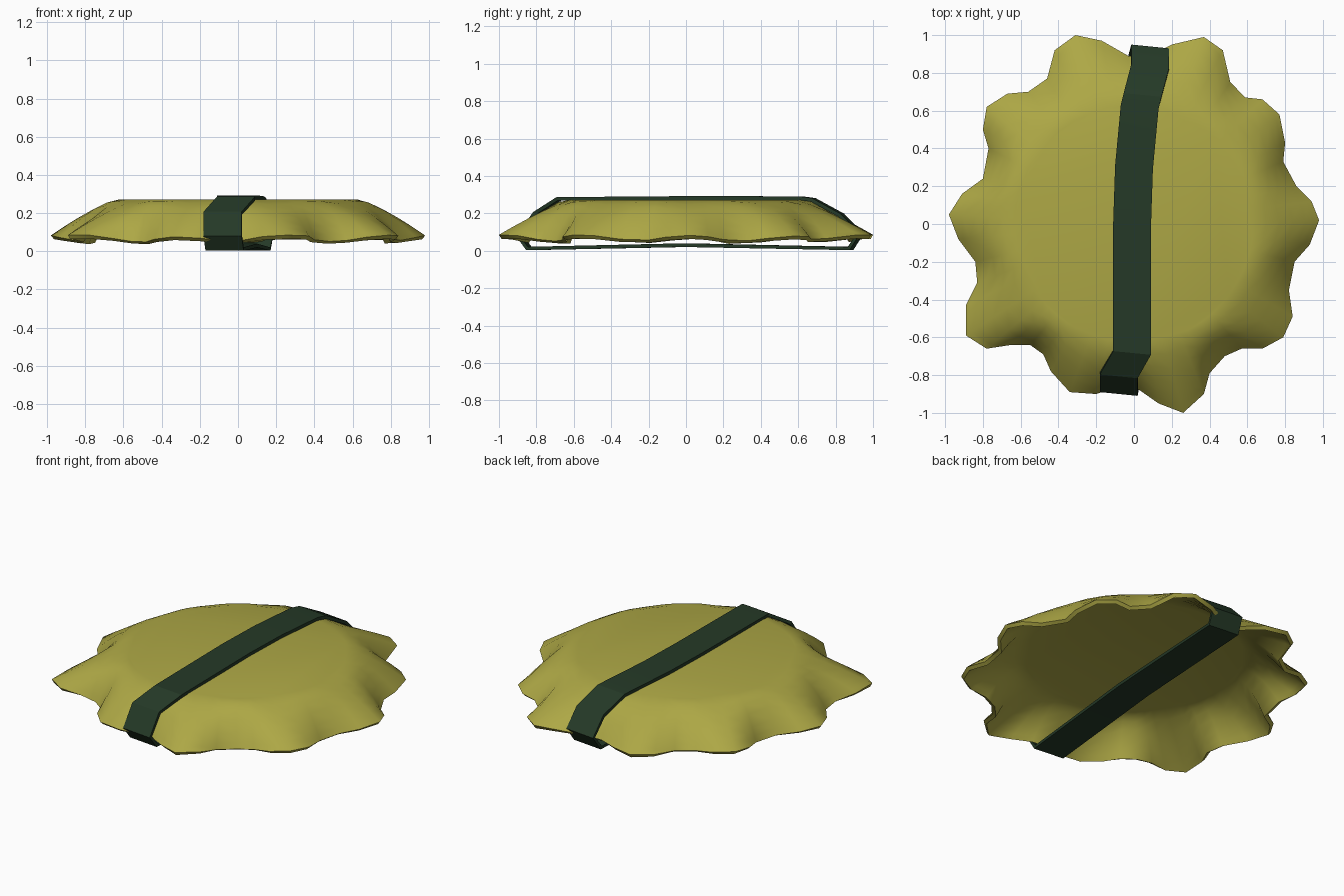
import bpy, bmesh, math
from mathutils import Vector

cube = bpy.data.objects.get("Cube")
if cube:
    bpy.data.objects.remove(cube, do_unlink=True)


def make_material(name, color):
    mat = bpy.data.materials.new(name)
    mat.use_nodes = True
    mat.diffuse_color = color
    mat.node_tree.nodes["Principled BSDF"].inputs["Base Color"].default_value = color
    return mat


def make_object(name, bm, mat, thickness, offset, smooth_angle):
    """Turn a bmesh sheet into a solid object with the given thickness."""
    bmesh.ops.recalc_face_normals(bm, faces=bm.faces)
    mesh = bpy.data.meshes.new(name)
    bm.to_mesh(mesh)
    bm.free()
    obj = bpy.data.objects.new(name, mesh)
    bpy.context.collection.objects.link(obj)
    mesh.materials.append(mat)
    solid = obj.modifiers.new("thickness", 'SOLIDIFY')
    solid.thickness = thickness
    solid.offset = offset
    bpy.ops.object.select_all(action='DESELECT')
    obj.select_set(True)
    bpy.context.view_layer.objects.active = obj
    bpy.ops.object.modifier_apply(modifier=solid.name)
    bpy.ops.object.shade_smooth_by_angle(angle=math.radians(smooth_angle))
    return obj


def lerp(a, b, t):
    return a + (b - a) * t


olive = make_material("olive_cloth", (0.42, 0.39, 0.06, 1))
dark_green = make_material("dark_green_strap", (0.018, 0.041, 0.02, 1))

# Scalloped hem of the cloth, counter-clockwise, in plan
HEM = [
    (.98, .02), (.94, .12), (.86, .2), (.79, .33), (.8, .43), (.77, .58),
    (.68, .66), (.59, .67), (.51, .75), (.47, .92), (.37, .99), (.2, .95),
    (.08, .89), (-.03, .89), (-.17, .97), (-.31, 1), (-.42, .92), (-.46, .77),
    (-.56, .7), (-.67, .69), (-.78, .62), (-.8, .5), (-.77, .4), (-.8, .24),
    (-.91, .16), (-.98, .05), (-.93, -.08), (-.84, -.2), (-.83, -.31),
    (-.89, -.43), (-.89, -.59), (-.78, -.66), (-.65, -.64), (-.55, -.64),
    (-.48, -.69), (-.44, -.78), (-.34, -.89), (-.2, -.9), (-.08, -.86),
    (.03, -.88), (.13, -.95), (.26, -1), (.37, -.9), (.4, -.79), (.48, -.7),
    (.57, -.66), (.68, -.66), (.79, -.6), (.84, -.49), (.82, -.35),
    (.85, -.2), (.93, -.11)]
TOP_RADIUS, TOP_Z = 0.63, 0.27

# Cloth: flat round top with a draped skirt, steep in the valleys, flared at the lobes
bm = bmesh.new()
rings = []
for t in (0, 0.2, 0.4, 0.6, 0.8, 0.92, 1):
    ring = []
    for point in HEM:
        hem = Vector(point)
        flare = min(max((hem.length - 0.82) / 0.17, 0), 1)
        drop = TOP_Z - lerp(0.045, 0.085, flare)
        pos = lerp(hem.normalized() * TOP_RADIUS, hem, t)
        z = TOP_Z - drop * t ** lerp(2.3, 1.25, flare)
        ring.append(bm.verts.new((pos.x, pos.y, z)))
    rings.append(ring)
bm.faces.new(rings[0])
count = len(HEM)
for inner, outer in zip(rings, rings[1:]):
    for i in range(count):
        j = (i + 1) % count
        bm.faces.new((inner[i], outer[i], outer[j], inner[j]))
bm.normal_update()
make_object("cloth_cover", bm, olive, 0.025, -1, 50)

# Strap: closed loop over the top and straight back underneath
STRAP_PATH = [
    (-.08, -.89, .08), (-.08, -.8, .2), (-.01, -.68, .277), (-.01, 0, .282),
    (0, .3, .282), (.03, .62, .28), (.045, .68, .272), (.085, .83, .19),
    (.085, .93, .09), (.07, .88, .012), (0, 0, .03), (-.07, -.84, .012)]
HALF_WIDTH = 0.1
bm = bmesh.new()
pairs = [[bm.verts.new((x + side * HALF_WIDTH, y - side * 0.01, z)) for side in (-1, 1)]
         for x, y, z in STRAP_PATH]
for a, b in zip(pairs, pairs[1:] + pairs[:1]):
    bm.faces.new((a[0], a[1], b[1], b[0]))
make_object("strap", bm, dark_green, 0.02, 0, 20)
